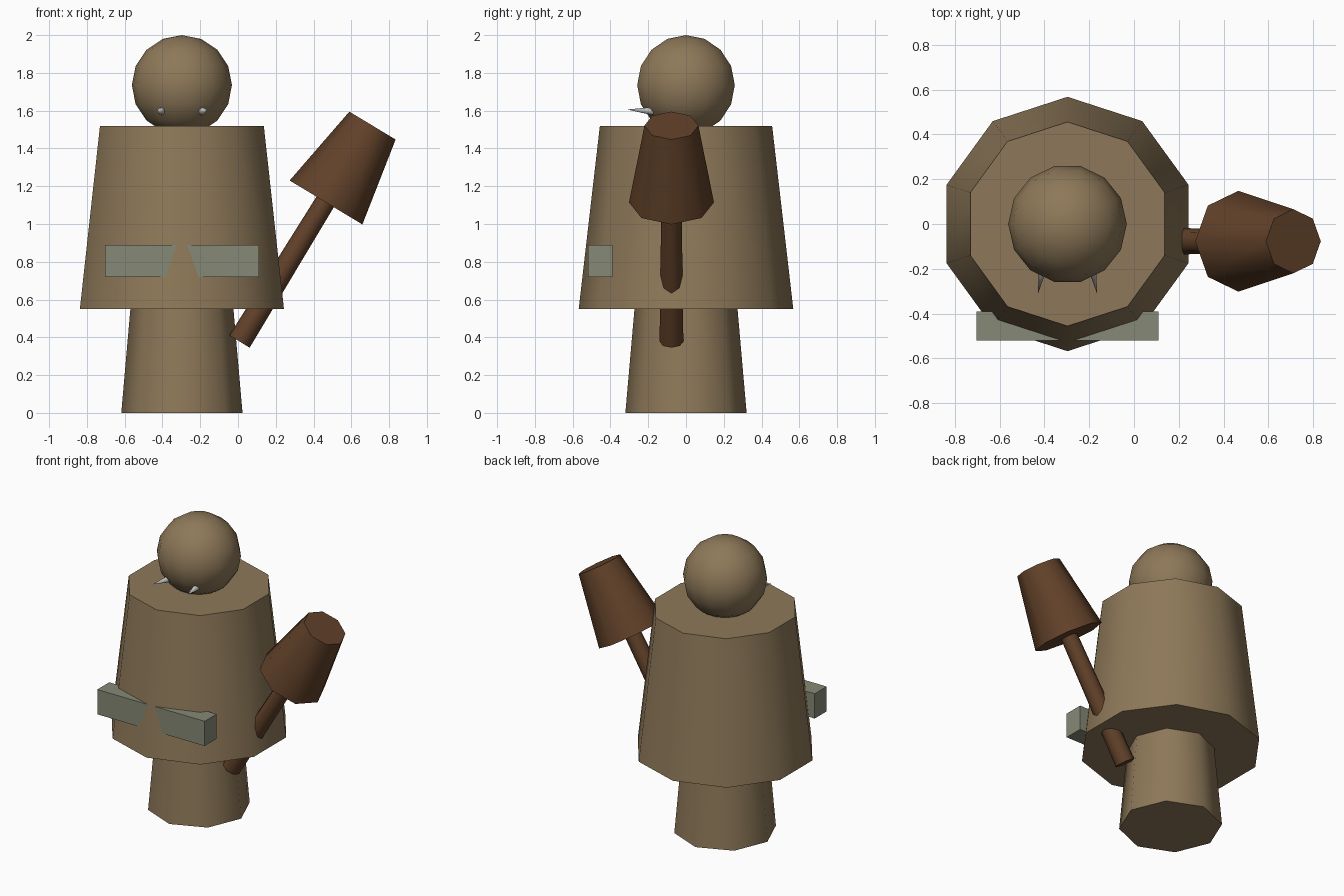
import bpy
from math import pi, radians
from mathutils import Vector

if "Cube" in bpy.data.objects:
    bpy.data.objects.remove(bpy.data.objects["Cube"])

CX = -0.297  # centre line of the figure


def material(name, rgb):
    m = bpy.data.materials.new(name)
    m.diffuse_color = (*rgb, 1)
    m.use_nodes = True
    m.node_tree.nodes["Principled BSDF"].inputs["Base Color"].default_value = m.diffuse_color
    return m


hide = material("tan", (0.27, 0.19, 0.10))
wood = material("wood", (0.12, 0.053, 0.022))
metal = material("grey_green", (0.24, 0.25, 0.18))
ivory = material("ivory", (0.5, 0.5, 0.48))


def finish(name, mat, smooth=True):
    ob = bpy.context.object
    ob.name = name
    ob.data.materials.append(mat)
    if smooth:
        bpy.ops.object.shade_smooth_by_angle(angle=radians(50))
    return ob


def tapered(name, start, end, r1, r2, sides, mat, spin=0.0):
    """Tapered prism between two points."""
    a, b = Vector(start), Vector(end)
    bpy.ops.mesh.primitive_cone_add(vertices=sides, radius1=r1, radius2=r2,
                                    depth=(b - a).length, location=(a + b) / 2)
    ob = finish(name, mat)
    d = (b - a).normalized()
    ob.rotation_euler = Vector((0, 0, 1)).rotation_difference(d).to_euler()
    return ob


# Body and base (vertices point along y)
tapered("base", (CX, 0, 0), (CX, 0, 0.65), 0.321, 0.264, 8, hide)
tapered("body", (CX, 0, 0.55), (CX, 0, 1.52), 0.568, 0.456, 10, hide)

# Head
bpy.ops.mesh.primitive_uv_sphere_add(segments=14, ring_count=8, radius=0.265,
                                     location=(CX, 0, 1.735),
                                     rotation=(0, 0, pi / 2))
head = finish("head", hide, smooth=False)
bpy.ops.object.shade_smooth()
# Put two ring vertices on the x axis
xs = max((head.rotation_euler.to_matrix() @ v.co).x for v in head.data.vertices)
if xs < 0.264:
    head.rotation_euler.z = 0

# Tusks, splayed slightly outward
for side, label in ((-1, "left"), (1, "right")):
    tapered("tusk_" + label, (CX + side * 0.106, -0.175, 1.598),
            (CX + side * 0.132, -0.312, 1.606), 0.022, 0.0, 8, ivory)

# Belt plate, with the body's front corner poking through
bpy.ops.mesh.primitive_cube_add(size=1, location=(CX, -0.455, 0.805))
plate = bpy.context.object
plate.scale = (0.815, 0.13, 0.17)
finish("belt_plate", metal, smooth=False)

# Club
tapered("club_handle", (0.008, -0.077, 0.378), (0.50, -0.077, 1.18),
        0.063, 0.053, 8, wood)
tapered("club_head", (0.466, -0.077, 1.114), (0.712, -0.077, 1.521),
        0.225, 0.143, 8, wood)
